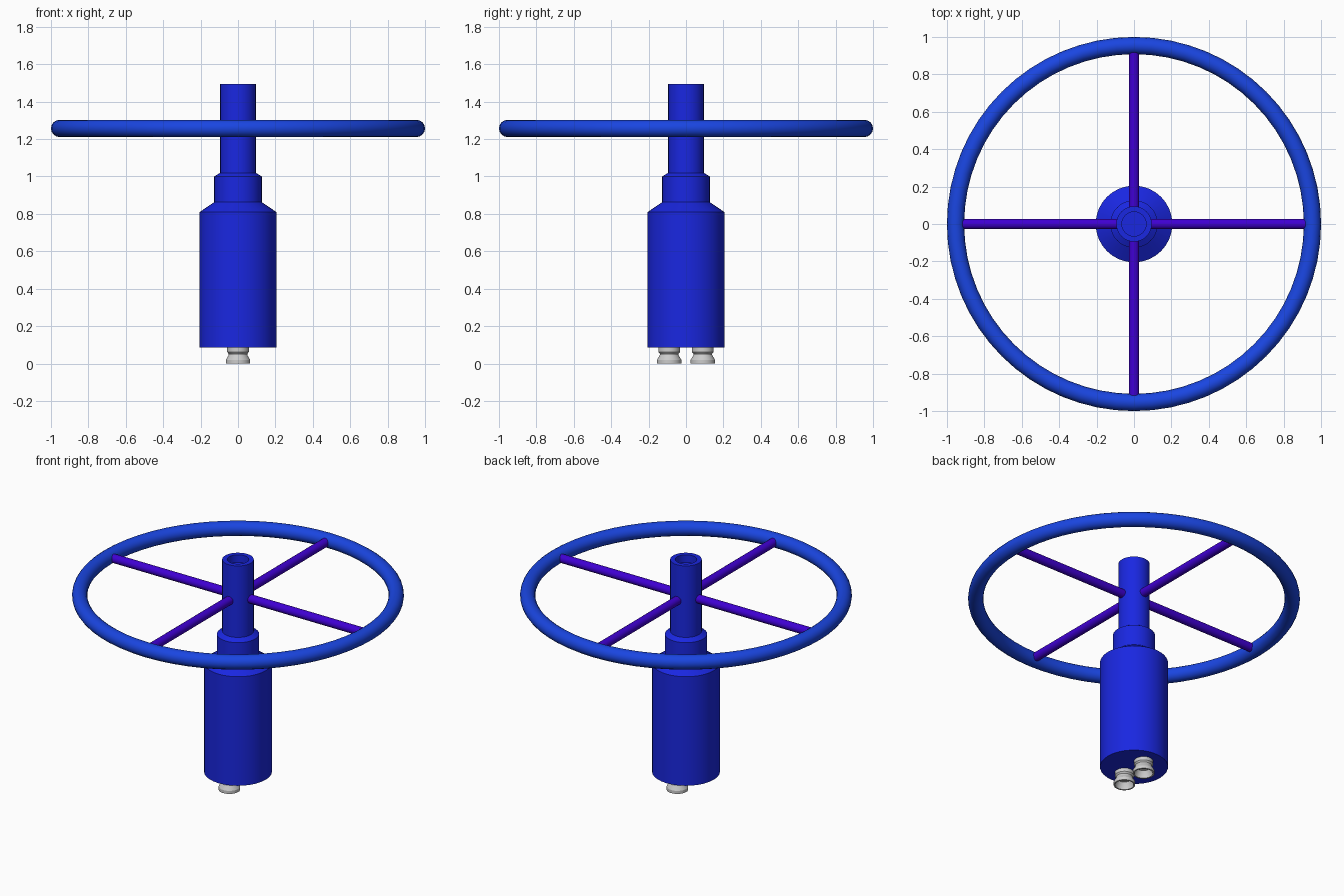
import bpy, bmesh, math
from mathutils import Matrix

if "Cube" in bpy.data.objects:
    bpy.data.objects.remove(bpy.data.objects["Cube"])


def material(name, rgb):
    m = bpy.data.materials.new(name)
    m.diffuse_color = (*rgb, 1)
    m.use_nodes = True
    m.node_tree.nodes["Principled BSDF"].inputs["Base Color"].default_value = m.diffuse_color
    return m


def finish(obj, name, mat=None):
    obj.name = name
    if mat:
        obj.data.materials.append(mat)
    bpy.ops.object.select_all(action='DESELECT')
    obj.select_set(True)
    bpy.context.view_layer.objects.active = obj
    bpy.ops.object.shade_smooth_by_angle(angle=math.radians(30))
    return obj


def lathe(name, profile, mat=None, location=(0, 0, 0), sides=32):
    """Revolve an (r, z) profile around z."""
    bm = bmesh.new()
    verts = [bm.verts.new((r, 0, z)) for r, z in profile]
    edges = [bm.edges.new(p) for p in zip(verts, verts[1:])]
    bmesh.ops.spin(bm, geom=verts + edges, cent=(0, 0, 0), axis=(0, 0, 1),
                   angle=math.tau, steps=sides, use_duplicate=False)
    bmesh.ops.remove_doubles(bm, verts=bm.verts[:], dist=1e-4)
    bmesh.ops.recalc_face_normals(bm, faces=bm.faces[:])
    mesh = bpy.data.meshes.new(name)
    bm.to_mesh(mesh)
    bm.free()
    obj = bpy.data.objects.new(name, mesh)
    obj.location = location
    bpy.context.collection.objects.link(obj)
    return finish(obj, name, mat)


body_blue = material("body_blue", (0.01, 0.02, 0.75))
rim_blue = material("rim_blue", (0.01, 0.06, 0.75))
spoke_violet = material("spoke_violet", (0.05, 0.0, 0.65))
WHEEL_Z = 1.257

# Stepped body with a socket in the top of the stem
lathe("body", [(0, 0.085), (0.205, 0.085), (0.205, 0.81), (0.127, 0.863),
               (0.127, 1.0), (0.095, 1.02), (0.095, 1.495), (0.065, 1.495),
               (0.065, 1.445), (0, 1.445)], body_blue)

# Wheel rim
bpy.ops.mesh.primitive_torus_add(major_radius=0.954, minor_radius=0.046,
                                 major_segments=64, minor_segments=16,
                                 location=(0, 0, WHEEL_Z))
finish(bpy.context.object, "wheel_rim", rim_blue)

# Four spokes
for i in range(4):
    bpy.ops.mesh.primitive_cylinder_add(vertices=16, radius=0.028, depth=0.84)
    spoke = bpy.context.object
    spoke.data.transform(Matrix.Rotation(i * math.pi / 2, 4, 'Z')
                         @ Matrix.Translation((0.505, 0, WHEEL_Z))
                         @ Matrix.Rotation(math.pi / 2, 4, 'Y'))
    finish(spoke, f"spoke_{i + 1}", spoke_violet)

# Two flared connectors under the body, open at the bottom
for label, y in (("front", -0.09), ("back", 0.09)):
    lathe(f"connector_{label}",
          [(0, 0.09), (0.058, 0.09), (0.058, 0.062), (0.05, 0.052),
           (0.05, 0.045), (0.065, 0.02), (0.065, 0), (0.056, 0),
           (0.054, 0.02), (0.043, 0.045), (0, 0.045)], location=(0, y, 0))
